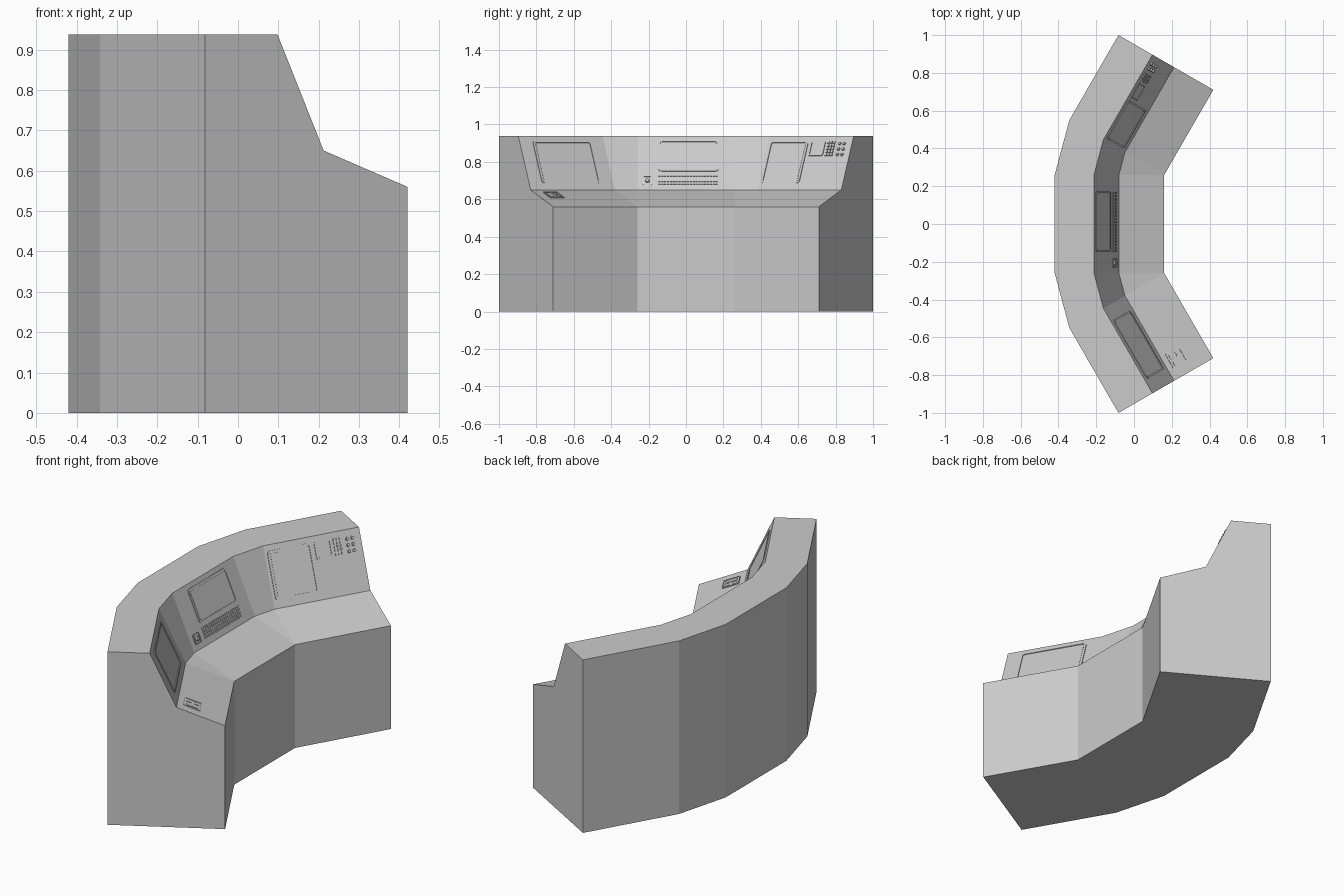
import bpy, bmesh, math
from mathutils import Matrix, Vector

if "Cube" in bpy.data.objects:
    bpy.data.objects.remove(bpy.data.objects["Cube"])

C, S = math.cos(math.radians(30)), 0.5
PIVOT_X, PIVOT_Y, WING = 0.16, 0.26, 0.52
# side profile: (distance behind the desk edge, height)
PROFILE = [(0.58, 0), (0.58, 0.938), (0.372, 0.938), (0.24, 0.65), (0, 0.56), (0, 0)]


def finish(name, bm, matrix=None):
    bmesh.ops.recalc_face_normals(bm, faces=bm.faces)
    me = bpy.data.meshes.new(name)
    bm.to_mesh(me)
    bm.free()
    ob = bpy.data.objects.new(name, me)
    if matrix:
        ob.matrix_world = matrix
    bpy.context.collection.objects.link(ob)
    return ob


# console body: profile swept through six stations around two pivots
def station(side, angled, along):
    r = Vector((C, -S * side, 0)) if angled else Vector((1, 0, 0))
    o = Vector((PIVOT_X + S * along, side * (PIVOT_Y + C * along), 0))
    return [o - r * d + Vector((0, 0, z)) for d, z in PROFILE]


bm = bmesh.new()
rows = [[bm.verts.new(p) for p in station(*s)] for s in
        [(-1, True, WING), (-1, True, 0), (-1, False, 0),
         (1, False, 0), (1, True, 0), (1, True, WING)]]
n = len(PROFILE)
for a, b in zip(rows, rows[1:]):
    for i in range(n):
        j = (i + 1) % n
        bm.faces.new((a[i], a[j], b[j], b[i]))
bm.faces.new(rows[0])
bm.faces.new(rows[-1])
bmesh.ops.remove_doubles(bm, verts=bm.verts, dist=0.0005)
finish("console_body", bm)


# local frames: x runs along the panel, y up its slope, z out of it
def frame(side, lower, upper):
    (d0, z0), (d1, z1) = PROFILE[lower], PROFILE[upper]
    r = Vector((C, -S * side, 0)) if side else Vector((1, 0, 0))
    x = Vector((S * side, C, 0)) if side else Vector((0, 1, 0))
    y = (r * (d0 - d1) + Vector((0, 0, z1 - z0))).normalized()
    o = Vector((PIVOT_X, side * PIVOT_Y, z0)) - r * d0
    m = Matrix((x, y, x.cross(y))).transposed().to_4x4()
    m.translation = o
    return m


LEFT, MID, RIGHT = (frame(s, 3, 2) for s in (-1, 0, 1))
DESK = frame(-1, 4, 3)


def rounded(x0, y0, x1, y1, r):
    pts = []
    for k, (cx, cy) in enumerate([(x1 - r, y1 - r), (x0 + r, y1 - r),
                                  (x0 + r, y0 + r), (x1 - r, y0 + r)]):
        for q in range(4):
            t = math.radians(90 * k + 30 * q)
            pts.append((cx + r * math.cos(t), cy + r * math.sin(t)))
    return pts


def rim(name, m, x0, y0, x1, y1, w=0.01, h=0.004, r=0.016):
    bm = bmesh.new()
    outer = rounded(x0, y0, x1, y1, r)
    inner = rounded(x0 + w, y0 + w, x1 - w, y1 - w, r * 0.6)
    loops = [[bm.verts.new((x, y, z)) for x, y in ring]
             for ring, z in ((outer, 0), (outer, h), (inner, h), (inner, 0))]
    for a, b in zip(loops, loops[1:]):
        for i in range(len(a)):
            j = (i + 1) % len(a)
            bm.faces.new((a[i], a[j], b[j], b[i]))
    finish(name, bm, m)


def blocks(name, m, boxes, h=0.004):
    bm = bmesh.new()
    for x, y, w, d in boxes:
        bmesh.ops.create_cube(bm, size=1, matrix=Matrix.Translation((x, y, h / 2))
                              @ Matrix.Diagonal((w, d, h, 1)))
    finish(name, bm, m)


def knobs(name, m, centres, r, h=0.008):
    bm = bmesh.new()
    for x, y in centres:
        bmesh.ops.create_cone(bm, cap_ends=True, segments=12, radius1=r, radius2=r * 0.8,
                              depth=h, matrix=Matrix.Translation((x, y, h / 2)))
    finish(name, bm, m)


# three monitors: raised rim and thin glass
for name, m, x0, y0, x1, y1 in [("left", LEFT, -0.44, 0.04, -0.08, 0.287),
                                ("middle", MID, -0.148, 0.11, 0.175, 0.292),
                                ("right", RIGHT, 0.015, 0.04, 0.25, 0.287)]:
    rim(name + "_screen_rim", m, x0, y0, x1, y1)
    blocks(name + "_screen_glass", m, [((x0 + x1) / 2, (y0 + y1) / 2,
                                       x1 - x0 - 0.03, y1 - y0 - 0.03)], 0.0015)

# keyboard below the middle screen
blocks("keyboard_keys", MID, [(-0.142 + 0.0153 * i, y, 0.011, 0.01)
                              for i in range(21) for y in (0.037, 0.053, 0.069, 0.085)])

# trackball pad beside the keyboard
rim("trackball_rim", MID, -0.231, 0.028, -0.181, 0.082, 0.006, 0.005, 0.006)
knobs("trackball", MID, [(-0.206, 0.055)], 0.012, 0.01)

# right-hand control cluster: small display, keys, dials
rim("small_display_rim", RIGHT, 0.268, 0.2, 0.356, 0.284, 0.006, 0.004, 0.006)
blocks("cluster_keys", RIGHT, [(0.376 + 0.017 * i, 0.206 + 0.018 * j, 0.012, 0.012)
                               for i in range(3) for j in range(5)], 0.006)
knobs("cluster_dials", RIGHT, [(0.446 + 0.028 * i, 0.208 + 0.032 * j)
                               for i in range(2) for j in range(3)], 0.009)

# desk pad on the left wing
rim("desk_pad_rim", DESK, -0.465, 0.135, -0.375, 0.225, 0.005, 0.003, 0.006)
blocks("desk_pad_keys", DESK, [(-0.44, 0.18, 0.025, 0.06), (-0.4, 0.2, 0.025, 0.025),
                               (-0.4, 0.16, 0.025, 0.025)], 0.003)
